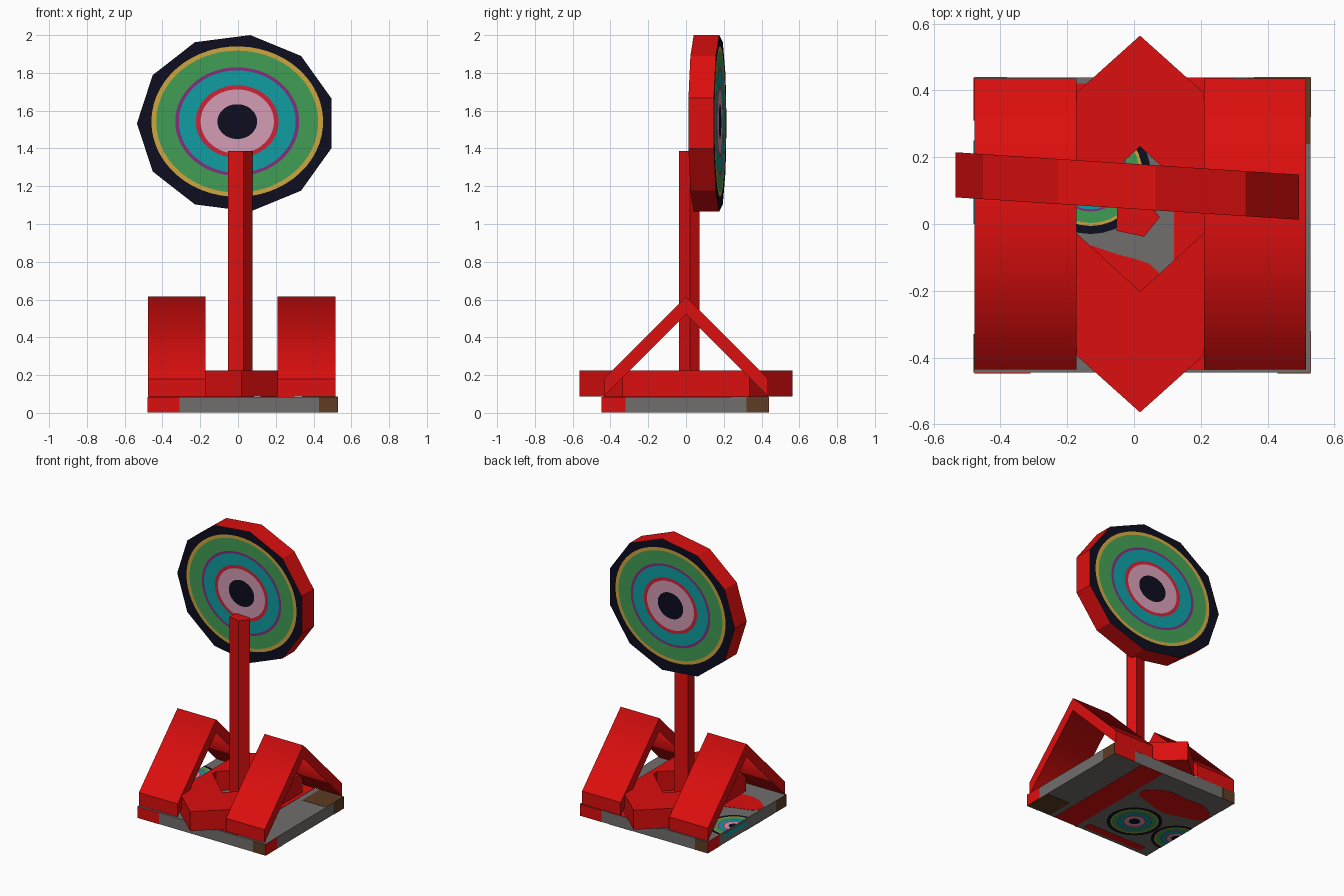
import bpy, bmesh
from math import sin, cos, pi, tau
from mathutils import Vector

if "Cube" in bpy.data.objects:
    bpy.data.objects.remove(bpy.data.objects["Cube"])


def lin(c):
    c /= 255
    return c / 12.92 if c < 0.04045 else ((c + 0.055) / 1.055) ** 2.4


def material(name, r, g, b):
    m = bpy.data.materials.new(name)
    m.diffuse_color = (lin(r), lin(g), lin(b), 1)
    m.use_nodes = True
    m.node_tree.nodes["Principled BSDF"].inputs["Base Color"].default_value = m.diffuse_color
    return m


red = material("red", 220, 14, 14)
navy = material("navy", 13, 13, 32)
pink = material("pink", 210, 155, 180)
crimson = material("crimson", 205, 35, 55)
teal = material("teal", 14, 156, 160)
purple = material("purple", 132, 45, 125)
green = material("green", 64, 156, 84)
gold = material("gold", 205, 165, 62)
grey = material("grey", 112, 110, 108)
brown = material("brown", 94, 60, 34)


def finish(name, bm, mats, recalc=True):
    if recalc:
        bmesh.ops.recalc_face_normals(bm, faces=bm.faces)
    me = bpy.data.meshes.new(name)
    bm.to_mesh(me)
    bm.free()
    for m in mats:
        me.materials.append(m)
    ob = bpy.data.objects.new(name, me)
    bpy.context.collection.objects.link(ob)
    return ob


def prism(name, pts, axis, lo, hi, mat, smooth=False):
    """Extrude a 2D outline along x or z; rim may be smooth with sharp caps."""
    bm = bmesh.new()
    place = (lambda u, v, w: (w, u, v)) if axis == 'x' else (lambda u, v, w: (u, v, w))
    a = [bm.verts.new(place(u, v, lo)) for u, v in pts]
    b = [bm.verts.new(place(u, v, hi)) for u, v in pts]
    n = len(pts)
    for i in range(n):
        j = (i + 1) % n
        bm.faces.new((a[i], a[j], b[j], b[i])).smooth = smooth
    for cap in (a, b):
        for e in bm.faces.new(cap).edges:
            e.smooth = False
    return finish(name, bm, [mat])


def box(name, x0, x1, y0, y1, z0, z1, mat):
    return prism(name, [(x0, y0), (x1, y0), (x1, y1), (x0, y1)], 'z', z0, z1, mat)


# Target bands, from the centre outwards: (outer radius fraction, colour index)
BANDS = [(0.20, 0), (0.37, 1), (0.418, 2), (0.59, 3), (0.625, 4), (0.817, 5), (0.866, 6)]
TARGET_MATS = [navy, pink, crimson, teal, purple, green, gold, red]


def target_face(bm, outline, ring_point, closed=True):
    """Concentric coloured bands filling the loop of vertices 'outline'."""
    n = len(outline)
    count = n if closed else n - 1
    prev = None
    for frac, mi in BANDS + [(None, 0)]:
        loop = outline if frac is None else [bm.verts.new(ring_point(frac, i)) for i in range(n)]
        if prev is None:
            bm.faces.new(loop).material_index = mi
        else:
            for i in range(count):
                j = (i + 1) % n
                bm.faces.new((prev[i], prev[j], loop[j], loop[i])).material_index = mi
        prev = loop


# Round target board: eleven-sided, slightly turned, painted on both faces
SUB = 5
corners = [Vector((-0.01 + 0.525 * cos(pi + tau * k / 11), 1.533 + 0.472 * sin(pi + tau * k / 11)))
           for k in range(11)]
rim = [corners[k].lerp(corners[(k + 1) % 11], s / SUB) for k in range(11) for s in range(SUB)]


def board_pos(x, z, y):
    return (x, y - 0.065 * x, z)


bm = bmesh.new()
sides = []
for y in (0.045, 0.18):
    outline = [bm.verts.new(board_pos(p.x, p.y, y)) for p in rim]

    def ring_point(f, i, y=y):
        t = pi + tau * i / len(rim)
        return board_pos(-0.004 + 0.525 * f * cos(t), 1.542 + 0.46 * f * sin(t), y)
    target_face(bm, outline, ring_point)
    sides.append(outline)
for i in range(len(rim)):
    j = (i + 1) % len(rim)
    bm.faces.new((sides[0][i], sides[0][j], sides[1][j], sides[1][i])).material_index = 7
finish("target_board", bm, TARGET_MATS)

# Five-sided post
prism("post", [(-0.053, -0.02), (0.03, -0.038), (0.077, 0.02), (0.04, 0.072), (-0.05, 0.048)],
      'z', 0.08, 1.387, red)

# Two bent A-shaped supports
bent = [(-0.435, 0.088), (-0.435, 0.18), (0, 0.615), (0.435, 0.18), (0.435, 0.088), (0, 0.523)]
for side, x0, x1 in (("left", -0.477, -0.172), ("right", 0.21, 0.515)):
    ob = prism(side + "_support", bent, 'x', x0, x1, red, smooth=True)
    # only the ridge stays soft; the foot corners are hard
    for e in ob.data.edges:
        if any(abs(ob.data.vertices[v].co.y) > 0.1 for v in e.vertices):
            e.use_edge_sharp = True

# Flat hexagonal ring around the post
bm = bmesh.new()


def hexagon(ax, side_y, tip_y, dy, z):
    pts = [(0, tip_y), (ax, side_y), (ax, -side_y), (0, -tip_y), (-ax, -side_y), (-ax, side_y)]
    return [bm.verts.new((0.018 + x, y + dy, z)) for x, y in pts]


loops = [hexagon(0.255, 0.335, 0.564, 0, 0.087), hexagon(0.255, 0.335, 0.564, 0, 0.225),
         hexagon(0.215, 0.02, 0.217, 0.015, 0.225), hexagon(0.215, 0.02, 0.217, 0.015, 0.087)]
for k in range(4):
    a, b = loops[k], loops[(k + 1) % 4]
    for i in range(6):
        j = (i + 1) % 6
        bm.faces.new((a[i], a[j], b[j], b[i]))
finish("hexagon_ring", bm, [red])

# Base slab
X0, X1, Y0, Y1, Z0, Z1 = -0.478, 0.528, -0.445, 0.438, 0.003, 0.085
T = 0.002
box("base_slab", X0, X1, Y0, Y1, Z0, Z1, grey)

# Red and brown ends painted on each side of the base
box("front_red_end", X0, -0.31, Y0 - T, Y0, Z0, Z1, red)
box("front_brown_end", 0.43, X1, Y0 - T, Y0, Z0, Z1, brown)
box("right_red_end", X1, X1 + T, Y0, -0.32, Z0, Z1, red)
box("right_brown_end", X1, X1 + T, 0.32, Y1, Z0, Z1, brown)
box("back_red_end", 0.36, X1, Y1, Y1 + T, Z0, Z1, red)
box("back_brown_end", X0, -0.38, Y1, Y1 + T, Z0, Z1, brown)
box("left_red_end", X0 - T, X0, 0.31, Y1, Z0, Z1, red)
box("left_brown_end", X0 - T, X0, Y0, -0.33, Z0, Z1, brown)
box("left_teal_mark", X0 - T, X0, 0.0, 0.25, 0.04, 0.07, teal)

# Painted patches on the top and, mirrored front to back, on the underside
for name, s, za, zb in (("top", 1, Z1, Z1 + T), ("under", -1, Z0 - T, Z0)):
    def patch(label, x0, x1, ya, yb, mat):
        box(name + label, x0, x1, min(s * ya, s * yb), max(s * ya, s * yb), za, zb, mat)
    patch("_stripe", 0.12, 0.30, -0.437, 0.437, red)
    patch("_brown_corner", 0.34, X1, 0.24, 0.437, brown)
    patch("_red_strip", -0.40, 0.07, 0.365, 0.42, red)
    blob = [(-0.195 + 0.28 * cos(t), s * (-0.18 + (0.115 + 0.012 * sin(5 * t)) * sin(t)))
            for t in (tau * i / 24 for i in range(24))]
    prism(name + "_red_blob", blob, 'z', za, zb, red)

    # one whole target and one cut off by the left edge
    for label, cx, cy, closed in (("_target", -0.13, 0.15, True), ("_half_target", X0, 0.145, False)):
        bm = bmesh.new()
        n = 32 if closed else 17
        z = zb + 0.0005 if s > 0 else za - 0.0005

        def point(f, i):
            t = tau * i / 32 - pi / 2
            r = 0.18 if closed else 0.165
            return (cx + r * f * cos(t), s * cy + r * f * sin(t), z)
        target_face(bm, [bm.verts.new(point(1, i)) for i in range(n)], point, closed)
        for f in bm.faces:
            f.normal_update()
            if f.normal.z * s < 0:
                f.normal_flip()
        finish(name + label, bm, TARGET_MATS, recalc=False)
